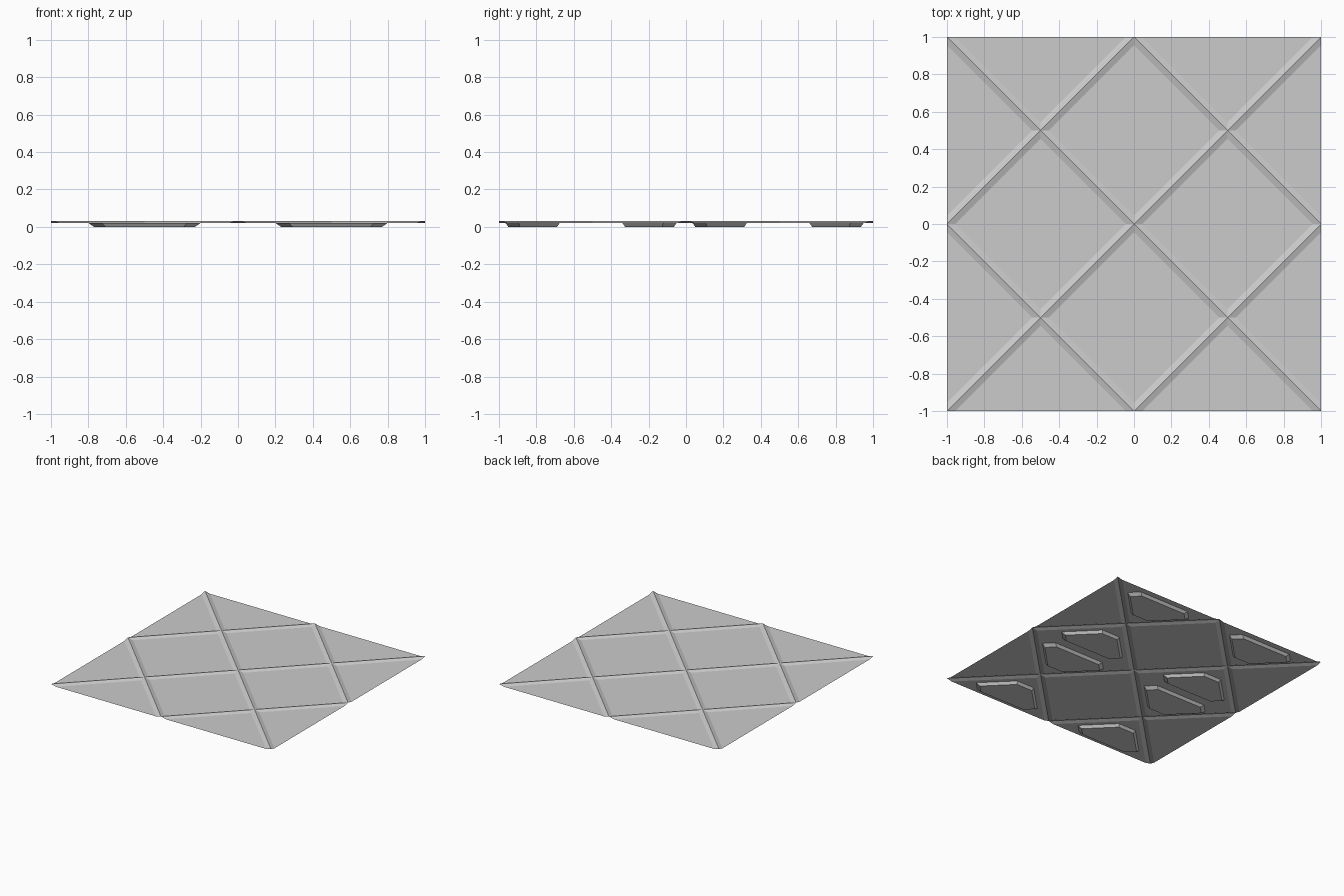
import bpy, bmesh
from mathutils import Vector

if "Cube" in bpy.data.objects:
    bpy.data.objects.remove(bpy.data.objects["Cube"])

TILE_Z, CREST_Z, RIDGE = 0.021, 0.032, 0.045


def finish(name, bm):
    mesh = bpy.data.meshes.new(name)
    bm.to_mesh(mesh)
    bm.free()
    obj = bpy.data.objects.new(name, mesh)
    bpy.context.collection.objects.link(obj)
    return obj


def diamond(bm, cx, cy, r, z):
    return [bm.verts.new((cx + dx * r, cy + dy * r, z))
            for dx, dy in ((1, 0), (0, 1), (-1, 0), (0, -1))]


# Thin sheet: flat diamond tiles whose rims rise to shared diagonal ridges
bm = bmesh.new()
for i in range(-2, 3):
    for j in range(-2, 3):
        if (i + j) % 2 == 0:
            continue
        outer = diamond(bm, i * 0.5, j * 0.5, 0.5, CREST_Z)
        inner = diamond(bm, i * 0.5, j * 0.5, 0.5 - RIDGE, TILE_Z)
        bm.faces.new(inner)
        for k in range(4):
            n = (k + 1) % 4
            bm.faces.new((outer[k], outer[n], inner[n], inner[k]))
bmesh.ops.remove_doubles(bm, verts=bm.verts[:], dist=1e-4)

# Trim the tiling to the square outline
for axis in ((1, 0, 0), (-1, 0, 0), (0, 1, 0), (0, -1, 0)):
    bmesh.ops.bisect_plane(bm, geom=bm.verts[:] + bm.edges[:] + bm.faces[:],
                           dist=1e-5, plane_co=Vector(axis), plane_no=Vector(axis),
                           clear_outer=True)
finish("ridged_panel", bm)


# Underside pads: bevelled triangles with clipped corners
PAD = [(-0.23, 0), (0.23, 0), (0.30, 0.07), (0.08, 0.29), (-0.08, 0.29), (-0.30, 0.07)]


def pad(name, cx, base_y, direction):
    bm = bmesh.new()
    top = [bm.verts.new((cx + x, base_y + direction * y, TILE_Z)) for x, y in PAD]
    low = [bm.verts.new((cx + x * 0.9, base_y + direction * (0.15 + (y - 0.15) * 0.9), 0))
           for x, y in PAD]
    bm.faces.new(low)
    bm.faces.new(top)
    for k in range(6):
        n = (k + 1) % 6
        bm.faces.new((top[k], top[n], low[n], low[k]))
    bmesh.ops.recalc_face_normals(bm, faces=bm.faces[:])
    finish(name, bm)


for side, cx in (("left", -0.5), ("right", 0.5)):
    for row, (base_y, direction) in enumerate(((-0.965, 1), (-0.05, -1), (0.035, 1), (0.95, -1))):
        pad(f"underside_pad_{side}_{row + 1}", cx, base_y, direction)
